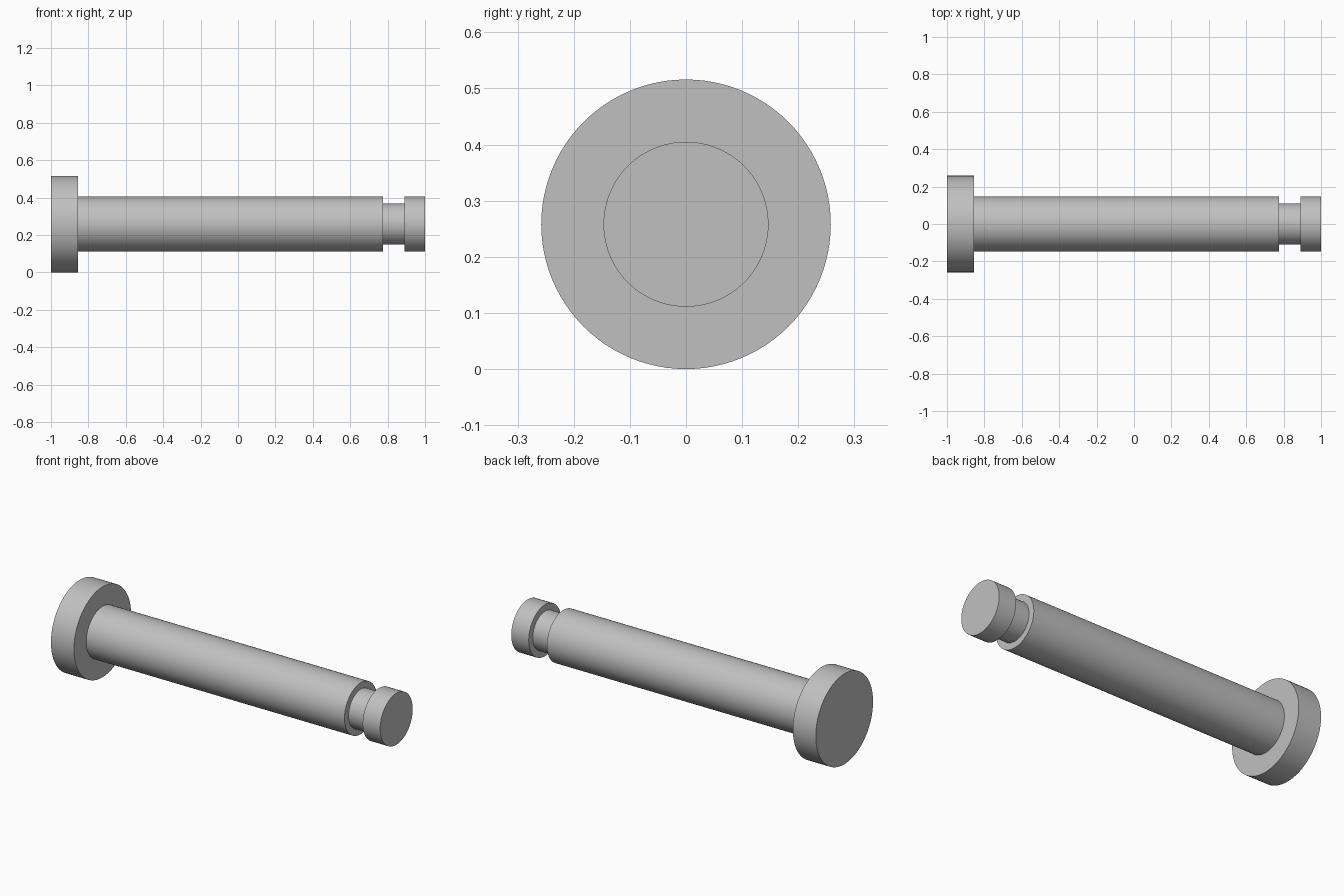
import bpy
import bmesh
import math
from mathutils import Vector, Matrix

SIDES = 96
AXIS_Z = 0.258

cube = bpy.data.objects.get("Cube")
if cube:
    bpy.data.objects.remove(cube, do_unlink=True)

# Plain grey steel
steel = bpy.data.materials.new("grey_steel")
steel.use_nodes = True
colour = (0.53, 0.53, 0.53, 1)
steel.diffuse_color = colour
steel.node_tree.nodes["Principled BSDF"].inputs["Base Color"].default_value = colour

# Half profile as (x, radius): head, shank, retaining groove, end collar
profile = [(-1, 0), (-1, 0.258), (-0.855, 0.258), (-0.855, 0.147),
           (0.775, 0.147), (0.775, 0.11), (0.89, 0.11), (0.89, 0.147),
           (1, 0.147), (1, 0)]

# Revolve the profile about the pin's long axis
bm = bmesh.new()
verts = [bm.verts.new((x, 0, r)) for x, r in profile]
edges = [bm.edges.new(pair) for pair in zip(verts, verts[1:])]
bmesh.ops.spin(bm, geom=verts + edges, cent=(0, 0, 0), axis=(1, 0, 0),
               angle=math.tau, steps=SIDES, use_merge=True)
bmesh.ops.remove_doubles(bm, verts=bm.verts, dist=0.0001)
bmesh.ops.recalc_face_normals(bm, faces=bm.faces)
bmesh.ops.translate(bm, verts=bm.verts, vec=(0, 0, AXIS_Z))

mesh = bpy.data.meshes.new("headed_pin")
bm.to_mesh(mesh)
bm.free()
mesh.materials.append(steel)
pin = bpy.data.objects.new("headed_pin", mesh)
bpy.context.collection.objects.link(pin)

# Smooth round walls, crisp shoulders
bpy.ops.object.select_all(action="DESELECT")
pin.select_set(True)
bpy.context.view_layer.objects.active = pin
bpy.ops.object.shade_smooth_by_angle(angle=math.radians(30))
